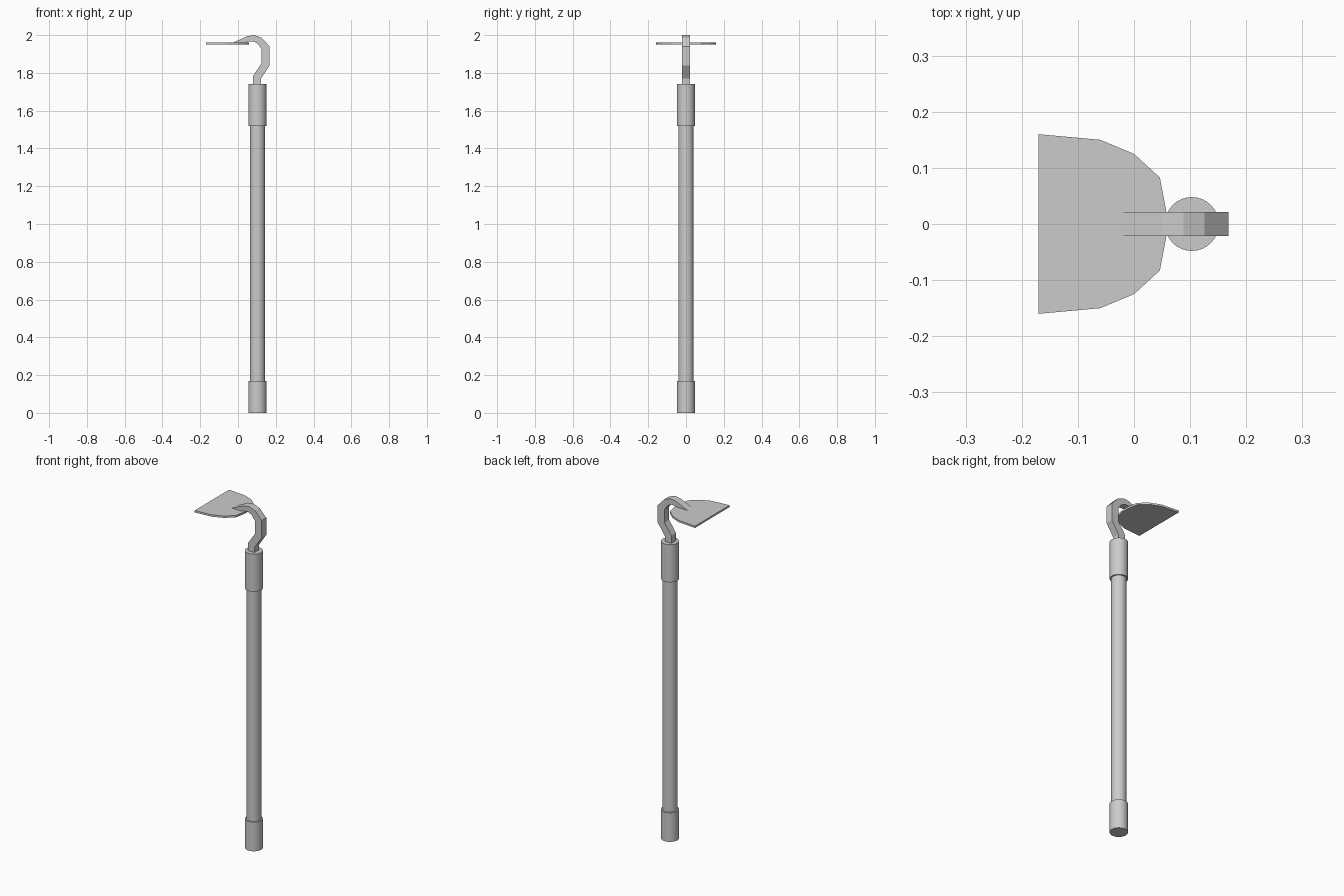
import bpy, bmesh, math

if "Cube" in bpy.data.objects:
    bpy.data.objects.remove(bpy.data.objects["Cube"])

HX = 0.103  # handle axis


def cylinder(name, r, z0, z1):
    bpy.ops.mesh.primitive_cylinder_add(vertices=32, radius=r, depth=z1 - z0,
                                        location=(HX, 0, (z0 + z1) / 2))
    ob = bpy.context.object
    ob.name = name
    bpy.ops.object.shade_smooth_by_angle(angle=math.radians(30))
    return ob


def extrude(name, pts, offset):
    """Extrude a closed 3D outline along an offset vector."""
    bm = bmesh.new()
    face = bm.faces.new([bm.verts.new(p) for p in pts])
    res = bmesh.ops.extrude_face_region(bm, geom=[face])
    verts = [g for g in res["geom"] if isinstance(g, bmesh.types.BMVert)]
    bmesh.ops.translate(bm, verts=verts, vec=offset)
    bmesh.ops.recalc_face_normals(bm, faces=bm.faces)
    me = bpy.data.meshes.new(name)
    bm.to_mesh(me)
    bm.free()
    ob = bpy.data.objects.new(name, me)
    bpy.context.collection.objects.link(ob)
    return ob


# Wooden shaft with end cap and socket collar
cylinder("handle", 0.04, 0.1, 1.6)
cylinder("end_cap", 0.048, 0.0, 0.17)
cylinder("socket_collar", 0.048, 1.52, 1.74)

# Gooseneck: side profile of the bent square bar, tapering onto the blade
outer = [(0.122, 1.70), (0.122, 1.77), (0.168, 1.84), (0.168, 1.94),
         (0.126, 1.985), (0.088, 2.0), (0.05, 1.995), (-0.025, 1.961)]
inner = [(0.025, 1.957), (0.055, 1.966), (0.078, 1.967), (0.103, 1.956),
         (0.124, 1.927), (0.124, 1.85), (0.08, 1.785), (0.08, 1.70)]
extrude("gooseneck", [(x, -0.0215, z) for x, z in outer + inner], (0, 0.043, 0))

# Flat blade: half outline mirrored across y
half = [(-0.17, 0.16), (-0.06, 0.15), (0.0, 0.125), (0.046, 0.083), (0.058, 0.02)]
outline = half + [(x, -y) for x, y in reversed(half)]
extrude("blade", [(x, y, 1.95) for x, y in outline], (0, 0, 0.011))
